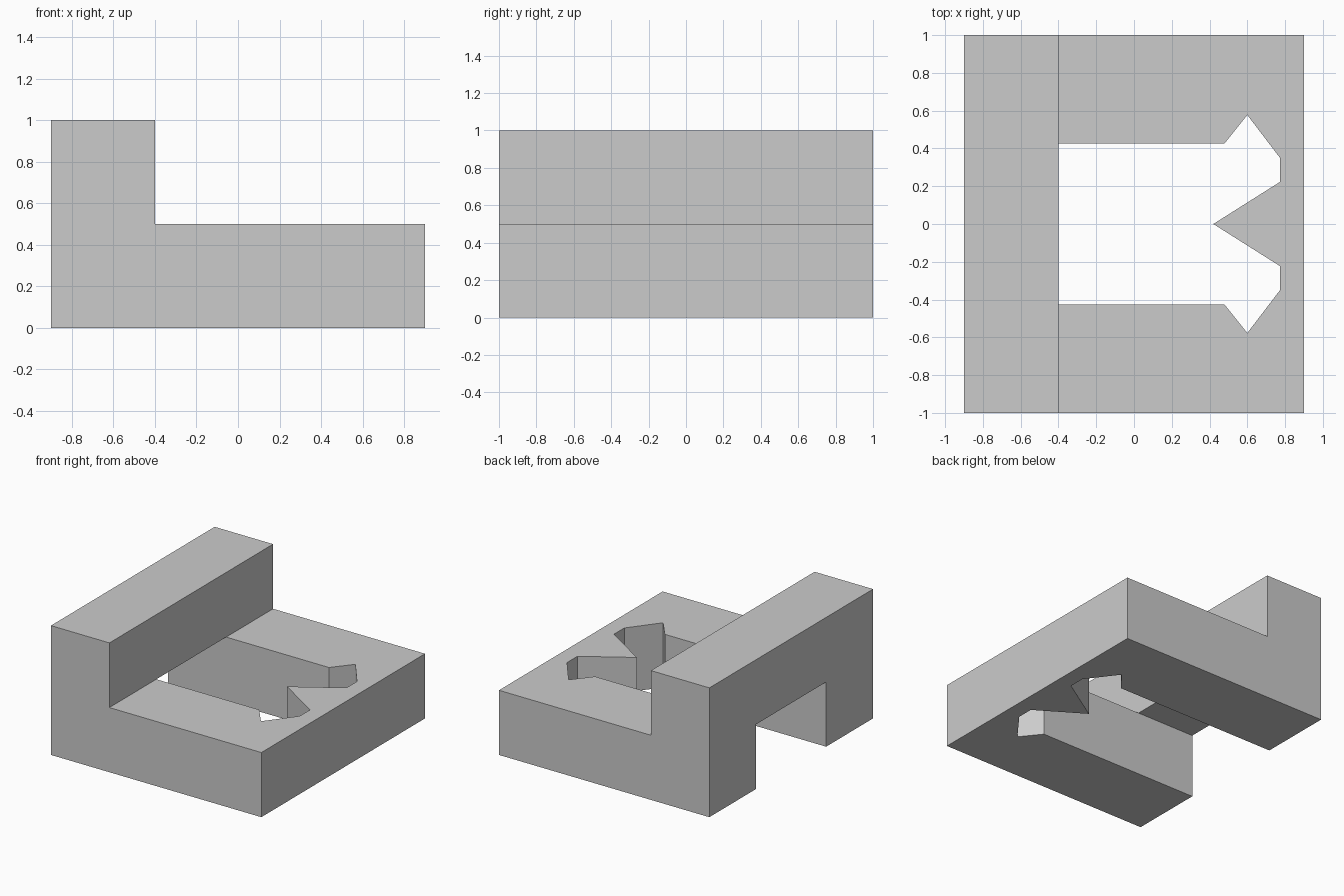
import bpy
import bmesh
from mathutils import Vector

if "Cube" in bpy.data.objects:
    bpy.data.objects.remove(bpy.data.objects["Cube"], do_unlink=True)

GREY = (0.6, 0.6, 0.6, 1.0)
grey = bpy.data.materials.new("plain grey")
grey.use_nodes = True
grey.diffuse_color = GREY
grey.node_tree.nodes["Principled BSDF"].inputs["Base Color"].default_value = GREY


def prism(name, points, direction):
    """Extrude a closed outline into a flat-shaded solid."""
    bm = bmesh.new()
    face = bm.faces.new([bm.verts.new(p) for p in points])
    ext = bmesh.ops.extrude_face_region(bm, geom=[face])
    verts = [v for v in ext["geom"] if isinstance(v, bmesh.types.BMVert)]
    bmesh.ops.translate(bm, verts=verts, vec=Vector(direction))
    bmesh.ops.recalc_face_normals(bm, faces=bm.faces)
    mesh = bpy.data.meshes.new(name)
    bm.to_mesh(mesh)
    bm.free()
    mesh.materials.append(grey)
    obj = bpy.data.objects.new(name, mesh)
    bpy.context.collection.objects.link(obj)
    return obj


# L-shaped block: low plate with a raised wall along one side
BACK, STEP, FRONT = -0.9, -0.4, 0.9
PLATE, WALL = 0.5, 1.0
profile = [(BACK, 0), (FRONT, 0), (FRONT, PLATE), (STEP, PLATE), (STEP, WALL), (BACK, WALL)]
block = prism("stepped_block", [(x, -1, z) for x, z in profile], (0, 2, 0))

# Slot: straight channel under the wall, ending in a mirrored notched head
half = [(-1.1, 0.427), (0.48, 0.427), (0.6, 0.577), (0.773, 0.35), (0.773, 0.223)]
outline = half + [(0.42, 0)] + [(x, -y) for x, y in reversed(half)]
cutter = prism("slot_cutter", [(x, y, -0.2) for x, y in outline], (0, 0, PLATE + 0.2))
cutter.hide_render = True
cutter.hide_viewport = True
cutter.display_type = 'WIRE'

cut = block.modifiers.new("slot", 'BOOLEAN')
cut.operation = 'DIFFERENCE'
cut.solver = 'EXACT'
cut.object = cutter
